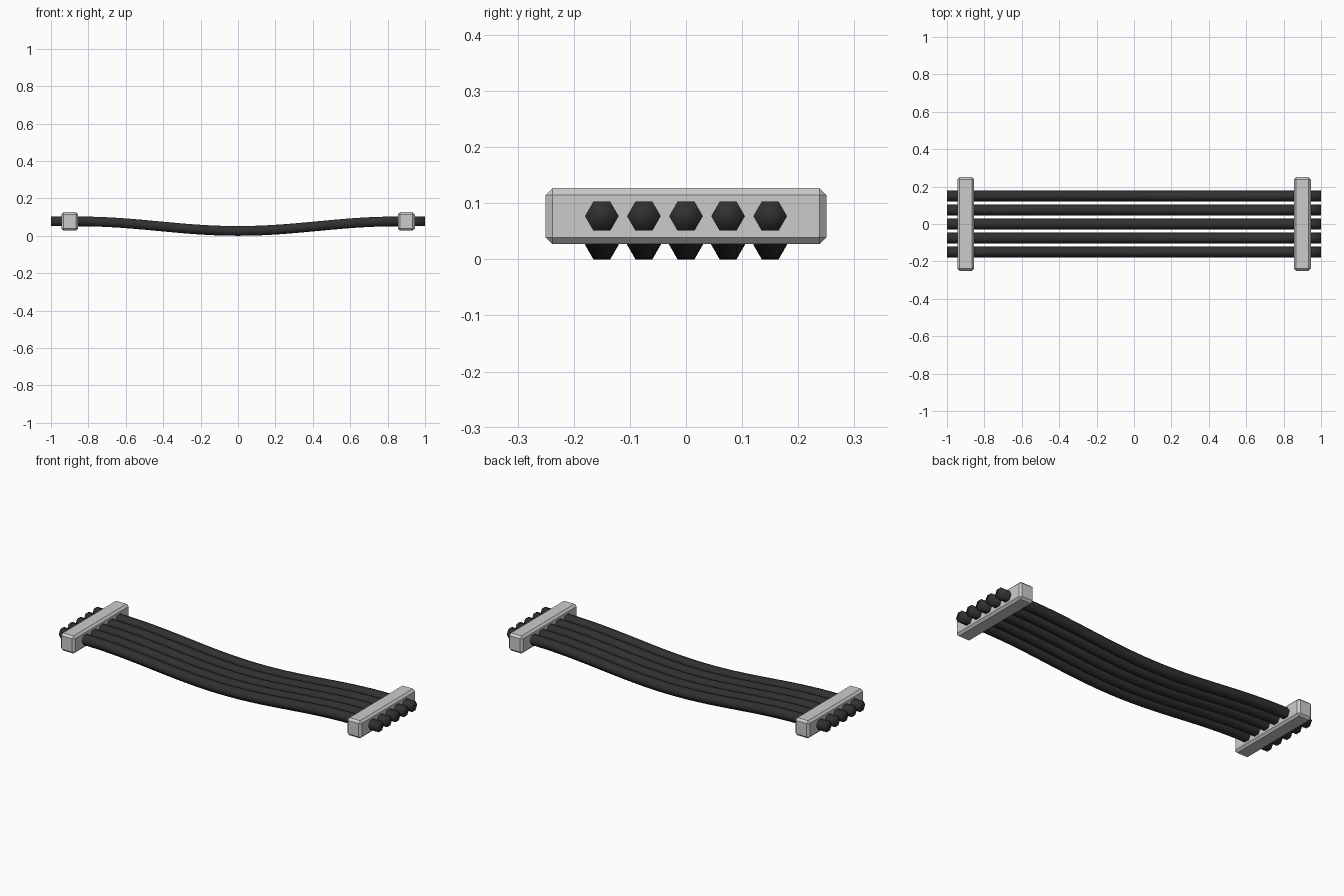
import bpy, bmesh, math

if "Cube" in bpy.data.objects:
    bpy.data.objects.remove(bpy.data.objects["Cube"])

END_Z, MID_Z = 0.077, 0.026
R, PITCH = 0.03, 0.075


def material(name, color):
    m = bpy.data.materials.new(name)
    m.diffuse_color = color
    m.use_nodes = True
    m.node_tree.nodes["Principled BSDF"].inputs["Base Color"].default_value = m.diffuse_color
    return m


black = material("black_rubber", (0.03, 0.03, 0.03, 1))


def add_object(name, bm, mat=None):
    mesh = bpy.data.meshes.new(name)
    bmesh.ops.recalc_face_normals(bm, faces=bm.faces)
    bm.to_mesh(mesh)
    bm.free()
    if mat:
        mesh.materials.append(mat)
    ob = bpy.data.objects.new(name, mesh)
    bpy.context.collection.objects.link(ob)
    return ob


def sag(x):
    t = min(abs(x) / 0.85, 1)
    return (END_Z + MID_Z) / 2 - (END_Z - MID_Z) / 2 * math.cos(math.pi * t)


# Five sagging cables with a six-sided cross-section
def cable(name, y):
    bm = bmesh.new()
    stations = [-1 + i / 16 for i in range(33)]
    rings = []
    for x in stations:
        rings.append([bm.verts.new((x, y + R * math.cos(a), sag(x) + R * math.sin(a)))
                      for a in (k * math.pi / 3 for k in range(6))])
    for a, b in zip(rings, rings[1:]):
        for k in range(6):
            n = (k + 1) % 6
            bm.faces.new((a[k], a[n], b[n], b[k])).smooth = True
    for ring in (rings[0], rings[-1]):
        bm.faces.new(ring).smooth = True
    return add_object(name, bm, black)


for i in range(5):
    cable(f"cable_{i + 1}", (i - 2) * PITCH)


# Chamfered clamp bars near both ends
def clamp(name, x):
    bm = bmesh.new()
    bmesh.ops.create_cube(bm, size=1)
    bmesh.ops.scale(bm, vec=(0.09, 0.5, 0.1), verts=bm.verts)
    bmesh.ops.bevel(bm, geom=bm.edges[:], offset=0.012, segments=1, affect='EDGES')
    ob = add_object(name, bm)
    ob.location = (x, 0, END_Z)
    return ob


clamp("left_clamp", -0.9)
clamp("right_clamp", 0.9)
